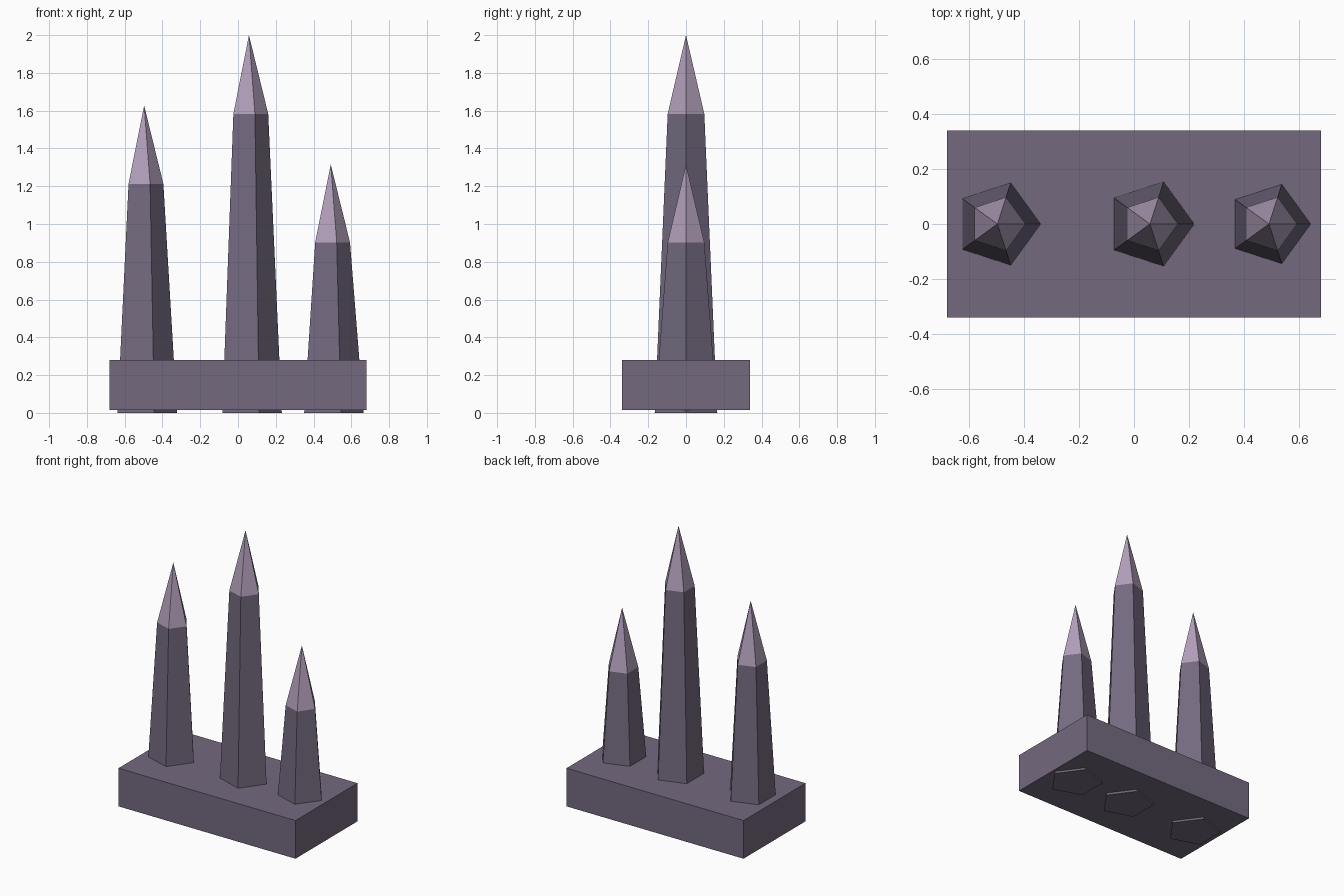
import bpy, bmesh, math

if "Cube" in bpy.data.objects:
    bpy.data.objects.remove(bpy.data.objects["Cube"])

def material(name, rgb):
    m = bpy.data.materials.new(name)
    m.diffuse_color = (*rgb, 1)
    m.use_nodes = True
    m.node_tree.nodes["Principled BSDF"].inputs["Base Color"].default_value = m.diffuse_color
    return m

stone = material("dark mauve stone", (0.174, 0.144, 0.212))
pale = material("pale mauve tip", (0.445, 0.347, 0.491))

def finish(name, bm, mat):
    bmesh.ops.recalc_face_normals(bm, faces=bm.faces)
    me = bpy.data.meshes.new(name)
    bm.to_mesh(me)
    bm.free()
    me.materials.append(mat)
    ob = bpy.data.objects.new(name, me)
    bpy.context.collection.objects.link(ob)
    return ob

def ring(bm, x, r, z):
    # pentagon with one corner pointing to +x
    return [bm.verts.new((x + r * math.cos(math.tau * i / 5),
                          r * math.sin(math.tau * i / 5), z)) for i in range(5)]

def shaft(name, x, top):
    bm = bmesh.new()
    a, b = ring(bm, x, 0.174, 0), ring(bm, x, 0.102, top)
    for i in range(5):
        j = (i + 1) % 5
        bm.faces.new((a[i], a[j], b[j], b[i]))
    bm.faces.new(a)
    bm.faces.new(b)
    finish(name, bm, stone)

def tip(name, x, z0, z1):
    bm = bmesh.new()
    a = ring(bm, x, 0.102, z0)
    apex = bm.verts.new((x, 0, z1))
    for i in range(5):
        bm.faces.new((a[i], a[(i + 1) % 5], apex))
    bm.faces.new(a)
    finish(name, bm, pale)

# base slab, slightly above the spike bottoms
bm = bmesh.new()
bmesh.ops.create_cube(bm, size=1)
bmesh.ops.scale(bm, vec=(1.36, 0.68, 0.265), verts=bm.verts)
bmesh.ops.translate(bm, vec=(0, 0, 0.1475), verts=bm.verts)
finish("base_slab", bm, stone)

# three tapering spikes with pointed tips
for side, x, shoulder, top in (("left", -0.497, 1.212, 1.628),
                               ("middle", 0.058, 1.583, 2.0),
                               ("right", 0.491, 0.902, 1.316)):
    shaft(side + "_spike_shaft", x, shoulder)
    tip(side + "_spike_tip", x, shoulder, top)
